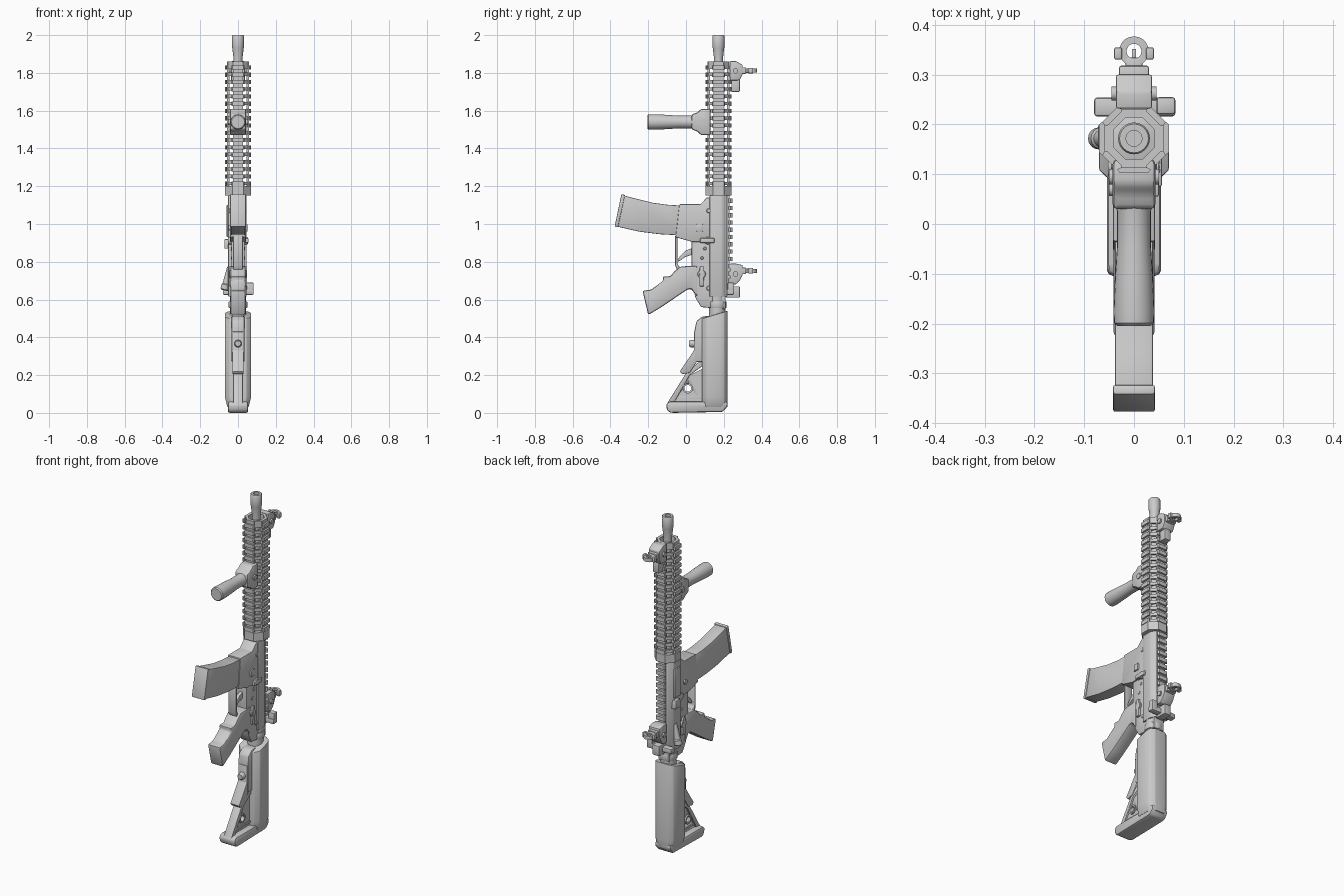
import bpy, bmesh, math
from mathutils import Vector, Matrix

if "Cube" in bpy.data.objects:
    bpy.data.objects.remove(bpy.data.objects["Cube"])

AX = 0.172  # y of the barrel axis


def finish(bm, name, bevel=0.0, angle=35):
    bmesh.ops.remove_doubles(bm, verts=bm.verts, dist=1e-5)
    bmesh.ops.recalc_face_normals(bm, faces=bm.faces)
    if bevel:
        es = [e for e in bm.edges if len(e.link_faces) == 2 and e.calc_face_angle(0) > math.radians(25)]
        bmesh.ops.bevel(bm, geom=es, offset=bevel, segments=2, profile=0.5, affect='EDGES', clamp_overlap=True)
    me = bpy.data.meshes.new(name)
    bm.to_mesh(me)
    bm.free()
    ob = bpy.data.objects.new(name, me)
    bpy.context.collection.objects.link(ob)
    bpy.ops.object.select_all(action='DESELECT')
    ob.select_set(True)
    bpy.context.view_layer.objects.active = ob
    bpy.ops.object.shade_smooth_by_angle(angle=math.radians(angle))
    return ob


def add_prism(bm, pts, lo, hi, axis='x', mat=Matrix()):
    co = (lambda a, b, t: Vector((t, a, b))) if axis == 'x' else (lambda a, b, t: Vector((a, b, t)))
    bot = [bm.verts.new(mat @ co(a, b, lo)) for a, b in pts]
    top = [bm.verts.new(mat @ co(a, b, hi)) for a, b in pts]
    bm.faces.new(bot)
    bm.faces.new(top[::-1])
    for i in range(len(pts)):
        j = (i + 1) % len(pts)
        bm.faces.new((bot[i], bot[j], top[j], top[i]))


def prism(name, pts, lo, hi, axis='x', bevel=0.004):
    bm = bmesh.new()
    add_prism(bm, pts, lo, hi, axis)
    return finish(bm, name, bevel)


def side(name, pts, half, bevel=0.004):
    return prism(name, pts, -half, half, 'x', bevel)


def box(name, x0, x1, y0, y1, z0, z1, bevel=0.004):
    return prism(name, [(y0, z0), (y1, z0), (y1, z1), (y0, z1)], x0, x1, 'x', bevel)


def add_lathe(bm, prof, origin, direc, segs=24, closed=False, turn=0.0):
    q = Vector(direc).normalized().to_track_quat('Z', 'Y').to_matrix()
    rings = []
    for r, t in prof:
        rings.append([bm.verts.new(Vector(origin) + q @ Vector((
            r * math.cos(turn + 2 * math.pi * k / segs), r * math.sin(turn + 2 * math.pi * k / segs), t)))
            for k in range(segs)])
    n = len(rings)
    for i in range(n if closed else n - 1):
        a, b = rings[i], rings[(i + 1) % n]
        for k in range(segs):
            m = (k + 1) % segs
            bm.faces.new((a[k], a[m], b[m], b[k]))
    if not closed:
        bm.faces.new(rings[0])
        bm.faces.new(rings[-1])


def lathe(name, prof, origin, direc, segs=24, closed=False, turn=0.0):
    bm = bmesh.new()
    add_lathe(bm, prof, origin, direc, segs, closed, turn)
    return finish(bm, name)


Z, NY = (0, 0, 1), (0, -1, 0)

# barrel and muzzle
lathe('barrel', [(.022, 1.12), (.022, 1.87)], (0, AX, 0), Z)
lathe('muzzle', [(.024, 1.84), (.024, 1.88), (.03, 1.93), (.032, 1.94), (.032, 1.995), (.029, 2.0),
                 (.016, 2.0), (.016, 1.93)], (0, AX, 0), Z)

# handguard: octagonal ribs, long bars and toothed rails on four sides
PITCH, N = 0.0385, 17
bm = bmesh.new()
t8 = math.pi / 8
for i in range(N + 1):
    z = 1.195 + i * PITCH - PITCH / 2
    add_lathe(bm, [(.049, z - .009), (.06, z - .009), (.06, z + .009), (.049, z + .009)], (0, AX, 0), Z, 8, True, t8)
for z0, z1, r in ((1.15, 1.2, .074), (1.825, 1.86, .061)):
    add_lathe(bm, [(.045, z0), (r, z0), (r, z1), (.045, z1)], (0, AX, 0), Z, 8, True, t8)
finish(bm, 'handguard_ribs')
bm = bmesh.new()
bar = [(-.026, -.044), (.026, -.044), (.026, -.059), (-.026, -.059)]
tooth = [(-.024, -.057), (.024, -.057), (.034, -.063), (.028, -.070), (-.028, -.070), (-.034, -.063)]
for k in range(4):
    m = Matrix.Translation((0, AX, 0)) @ Matrix.Rotation(k * math.pi / 2, 4, 'Z')
    add_prism(bm, bar, 1.16, 1.86, 'z', m)
    for i in range(N):
        z = 1.213 + i * PITCH
        add_prism(bm, tooth, z - .011, z + .011, 'z', m)
finish(bm, 'handguard_rails')

# upper receiver with toothed top rail
prism('upper_receiver', [(-.052, .125), (-.052, .19), (-.03, .218), (.03, .218), (.045, .19), (.045, .125)],
      .615, 1.16, 'z')
bm = bmesh.new()
add_prism(bm, [(-.022, .21), (.022, .21), (.022, .23), (-.022, .23)], .66, 1.15, 'z')
for i in range(12):
    z = .7 + i * PITCH
    add_prism(bm, [(-.024, .225), (-.033, .236), (-.027, .245), (.027, .245), (.033, .236), (.024, .225)],
              z - .011, z + .011, 'z')
finish(bm, 'receiver_rail')
box('port_cover', -.06, -.04, .135, .19, .93, 1.1)
prism('deflector', [(.15, .87), (.2, .87), (.195, .92), (.155, .92)], -.072, -.04)
lathe('forward_assist', [(.016, 0), (.018, .09), (.022, .095), (.022, .12), (.016, .125)],
      (-.042, .172, .77), (-.25, 0, -1), 16)
box('charging_handle', -.08, .083, .216, .254, .625, .655, .006)
box('charging_latch', .045, .083, .22, .255, .63, .69, .006)
box('handle_stem', -.022, .022, .21, .285, .61, .67)

# lower receiver, magazine well and magazine
side('lower_receiver', [(.03, .93), (.03, .7), (.05, .61), (.08, .56), (.21, .55), (.21, .63), (.14, .66),
                        (.14, 1.0), (.08, 1.0)], .035)
side('magazine_well', [(-.055, .93), (.035, .905), (.14, .905), (.15, 1.14), (.11, 1.14), (.077, 1.105),
                       (-.035, 1.105)], .042)
side('magazine', [(-.03, .94), (-.14, .946), (-.25, .96), (-.372, .988), (-.337, 1.153), (-.26, 1.133),
                  (-.18, 1.113), (-.1, 1.102), (-.03, 1.098)], .038)
side('magazine_floor', [(-.378, .986), (-.36, .982), (-.323, 1.154), (-.342, 1.158)], .042)
side('trigger_guard', [(-.057, .94), (-.057, .78), (-.045, .75), (.04, .75), (.04, .77), (-.035, .772), (-.046, .79),
                       (-.046, .94)], .026)
side('trigger', [(.04, .84), (-.005, .825), (-.04, .8), (-.044, .81), (-.03, .832), (.0, .86), (.04, .875)], .01, .002)

# pistol grip
side('pistol_grip', [(.06, .78), (-.03, .775), (-.06, .75), (-.085, .722), (-.125, .722), (-.12, .7), (-.185, .652),
                     (-.23, .647), (-.2, .518), (-.13, .56), (.01, .655), (.03, .655), (.06, .61)], .041, .013)

# controls and pins
for nm, y, z, r, xo in (('front_pin', .12, 1.07, .012, .046), ('rear_pin', .12, .66, .012, .04),
                        ('trigger_pin', .085, .82, .009, .038), ('hammer_pin', .1, .87, .009, .038),
                        ('selector_hub', .083, .735, .022, .046), ('catch_hub', .115, .912, .02, .052),
                        ('release_button', .07, .98, .014, .05)):
    lathe(nm, [(r, -xo), (r, xo - .003), (r - .003, xo)], (0, y, z), (1, 0, 0), 16)
side('selector_lever', [(.07, .67), (.096, .67), (.093, .775), (.073, .775)], .048)
box('bolt_catch', .03, .056, .075, .15, .9, .925)
box('magazine_catch', .03, .05, .055, .09, .96, 1.0)

# foregrip
lathe('foregrip', [(.034, .0), (.04, .006), (.041, .03), (.038, .1), (.034, .16), (.034, .23), (.04, .26)][::1],
      (0, -.205, 1.54), (0, 1, 0), 24)
side('foregrip_mount', [(.03, 1.5), (.03, 1.58), (.06, 1.59), (.08, 1.61), (.13, 1.61), (.13, 1.47), (.08, 1.47),
                        (.06, 1.49)], .043, .01)
lathe('mount_screw', [(.016, -.05), (.016, .05)], (0, .095, 1.54), (1, 0, 0), 12)

# folding sights
def sight(nm, zb0, zb1, zh):
    side(nm + '_base', [(.232, zb0), (.265, zb0), (.285, zh - .05), (.3, zh - .02), (.3, zh + .03), (.265, zb1),
                        (.232, zb1)], .036)
    box(nm + '_hinge', -.03, .03, .28, .318, zh - .017, zh + .017)
    box(nm + '_stem', -.017, .017, .3, .335, zh - .012, zh + .012)
    lathe(nm + '_ring', [(.015, -.011), (.03, -.011), (.03, .011), (.015, .011)], (0, .347, zh), Z, 20, True)
    box(nm + '_post', -.004, .004, .325, .352, zh - .005, zh + .005, .001)
    for s in (-1, 1):
        x = sorted((s * .024, s * .04))
        box(nm + '_wing', x[0], x[1], .33, .355, zh - .015, zh + .015)
    lathe(nm + '_knob', [(.014, -.045), (.014, .045)], (0, .262, (zb0 + zb1) / 2), (1, 0, 0), 12)


sight('front_sight', 1.76, 1.862, 1.812)
box('front_sight_lever', -.02, .02, .24, .285, 1.7, 1.77)
sight('rear_sight', .68, .79, .752)

# buffer tube and locking nut
lathe('buffer_tube', [(.043, .48), (.043, .62)], (0, .165, 0), Z)
lathe('lock_nut', [(.048, .555), (.05, .56), (.05, .585), (.048, .59)], (0, .165, 0), Z, 16)

# stock: hull, butt pad, diagonal strut, lever and pierced web
bm = bmesh.new()
hull = [(-.045, .085), (-.07, .108), (-.07, .18), (-.06, .205), (-.035, .22), (.035, .22), (.06, .205), (.07, .18),
        (.07, .108), (.045, .085)]
add_prism(bm, hull, .03, .5, 'z')
for v in bm.verts:
    if v.co.z > .4:
        v.co.z = .5 + (v.co.y - .085) * .3
    else:
        v.co.x *= .8
add = [e for e in bm.edges if abs(e.verts[0].co.z - e.verts[1].co.z) > .3]
cut = bmesh.ops.subdivide_edges(bm, edges=add, cuts=1)
for v in [g for g in cut['geom_inner'] if isinstance(g, bmesh.types.BMVert)]:
    v.co.x /= .9
    v.co.z = .085
finish(bm, 'stock_hull', .004)
side('butt_pad', [(.22, .06), (.22, .035), (.195, .005), (-.08, 0), (-.1, .012), (-.106, .045), (-.09, .06)], .054, .014)
side('stock_neck', [(.13, .515), (.085, .51), (.055, .485), (.046, .44), (.046, .27), (.11, .27), (.13, .4)], .034, .008)
side('stock_lever', [(.06, .43), (.043, .43), (.042, .33), (-.032, .22), (-.02, .205), (.02, .213), (.07, .29)], .03)
side('stock_strut', [(-.1, .05), (.0, .21), (.09, .29), (.09, .25), (.02, .2), (-.065, .05)], .026)
lathe('stock_button', [(.02, -.03), (.02, .02), (.015, .028)], (0, .045, .367), NY, 16)
web = side('stock_web', [(-.08, .04), (.02, .2), (.1, .24), (.1, .04)], .016, 0)
hole = lathe('hole_cutter', [(.018, -.1), (.018, .1)], (0, .01, .13), (1, 0, 0), 20)
mod = web.modifiers.new('hole', 'BOOLEAN')
mod.operation, mod.object, mod.solver = 'DIFFERENCE', hole, 'EXACT'
bpy.context.view_layer.objects.active = web
bpy.ops.object.modifier_apply(modifier='hole')
bpy.data.objects.remove(hole)
lathe('web_ring', [(.018, -.024), (.027, -.024), (.027, .024), (.018, .024)], (0, .01, .13), (1, 0, 0), 20, True)
side('web_rib', [(-.06, .075), (.09, .075), (.09, .088), (-.055, .088)], .022, .002)
